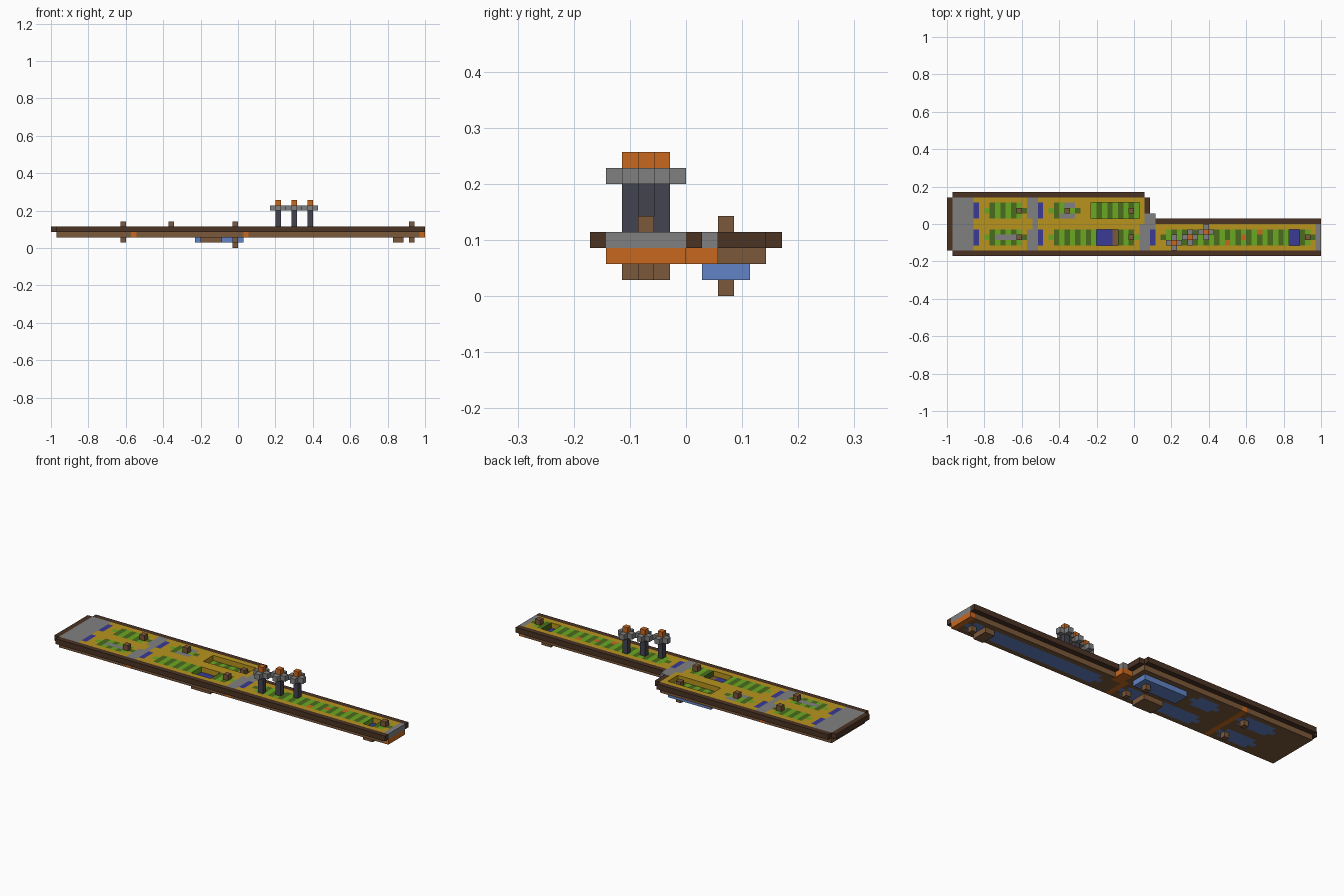
import bpy

if "Cube" in bpy.data.objects:
    bpy.data.objects.remove(bpy.data.objects["Cube"])

LENGTH, DEPTH = 70, 12
UNIT = 2 / LENGTH


def rgb(code):
    # sRGB hex to linear
    parts = [int(code[n:n + 2], 16) / 255 for n in (0, 2, 4)]
    return [((c + 0.055) / 1.055) ** 2.4 for c in parts] + [1]


COLOURS = {
    "orange": "c8681f", "brown": "7b583a", "dark brown": "4b3324",
    "grey": "808080", "slate": "444450", "blue": "6284c6",
    "yellow": "b8941f", "light green": "6aa822", "dark green": "4a6b1c",
    "purple": "3a3a96",
}
NAMES = list(COLOURS)
for name, code in COLOURS.items():
    mat = bpy.data.materials.new(name)
    mat.use_nodes = True
    mat.diffuse_color = rgb(code)
    mat.node_tree.nodes["Principled BSDF"].inputs["Base Color"].default_value = rgb(code)

cells = {}  # grid cell -> (part, colour)


def fill(part, colour, xs, ys, zs):
    """Fill an inclusive block of cells; colour is a name or a rule on the column."""
    spans = [(s, s) if isinstance(s, int) else s for s in (xs, ys, zs)]
    (a, b), (c, d), (e, f) = spans
    for x in range(a, b + 1):
        for y in range(c, d + 1):
            for z in range(e, f + 1):
                cells[x, y, z] = (part, colour(x) if callable(colour) else colour)


def clear(xs, ys, z):
    for x in range(xs[0], xs[1] + 1):
        for y in range(ys[0], ys[1] + 1):
            cells.pop((x, y, z), None)


def stripes(x):
    return "light green" if x % 2 else "dark green"


SOUTH, NORTH = (2, 4), (7, 9)      # the two lanes
BASE, TOP = 2, 3                   # the two deck layers
LAST = LENGTH - 1

# Hull, deck and surrounding rail
fill("hull", "brown", (1, 36), (1, 10), BASE)
fill("hull", "brown", (37, LAST), (1, 5), BASE)
fill("deck", "yellow", (1, 36), (1, 10), TOP)
fill("deck", "yellow", (37, LAST), (1, 5), TOP)
fill("rail", "dark brown", (1, LAST), 0, TOP)
fill("rail", "dark brown", 0, (1, 10), TOP)
fill("rail", "dark brown", (1, 36), 11, TOP)
fill("rail", "dark brown", 37, (8, 10), TOP)
fill("rail", "dark brown", (39, LAST), 6, TOP)

# Grey walkways with orange supports
fill("walkway", "grey", (1, 4), (1, 10), TOP)
fill("walkway", "grey", 16, (1, 10), TOP)
fill("walkway", "grey", 15, (1, 4), TOP)
fill("walkway", "grey", 15, (7, 10), TOP)
fill("walkway", "grey", (36, 37), (1, 5), TOP)
fill("walkway", "grey", (37, 38), (5, 7), TOP)
fill("walkway", "grey", LAST, (1, 5), TOP)
fill("walkway_support", "orange", 15, (1, 10), BASE)
fill("walkway_support", "orange", 36, (1, 5), BASE)
fill("walkway_support", "orange", (37, 38), (5, 7), BASE)
fill("walkway_support", "orange", LAST, (1, 5), BASE)

# Striped lawns, each on a blue bed with tapered ends
LAWNS = [(7, 14, SOUTH), (7, 14, NORTH), (19, 35, SOUTH),
         (19, 24, NORTH), (40, 68, SOUTH)]
for start, end, lane in LAWNS:
    middle = lane[0] + 1
    for part, colour, z in (("lawn", stripes, TOP), ("lawn_bed", "blue", BASE)):
        fill(part, colour, (start, end), middle, z)
        fill(part, colour, (start + 1, end - 1), lane, z)

# Start mats
for x, lanes in ((5, (SOUTH, NORTH)), (17, (SOUTH, NORTH)), (38, (SOUTH,))):
    for lane in lanes:
        fill("start_mat", "purple", x, lane, TOP)

# Sunken lawn
clear((27, 35), NORTH, TOP)
fill("sunken_lawn", stripes, (27, 35), NORTH, BASE)
fill("sunken_bed", "blue", (27, 35), NORTH, 1)

# Ponds with brown undersides
for start, end in ((28, 31), (64, 65)):
    clear((start, end), SOUTH, TOP)
    fill("pond", "purple", (start, end), SOUTH, BASE)
    fill("pond_tray", "brown", (start, end), SOUTH, 1)
fill("pond_step", "brown", 31, SOUTH, BASE)

# Brown posts with pegs below the hull
for x, y in ((13, 3), (13, 8), (34, 3), (67, 3)):
    fill("post", "brown", x, y, 4)
    fill("peg", "brown", x, y, 1)
fill("post", "brown", 22, 8, 4)
fill("sunken_post", "brown", 34, 8, TOP)
fill("sunken_peg", "brown", 34, 8, 0)

# Flush stone tiles
fill("stone_tile", "grey", (9, 12), 3, TOP)
fill("stone_tile", "grey", (22, 23), 9, TOP)
fill("stone_tile", "grey", (21, 23), 7, TOP)

# Three towers on a diagonal, and matching flush markers
for n in range(3):
    x, y = 42 + 3 * n, 2 + n
    fill("tower_shaft", "slate", x, y, (4, 6))
    fill("tower_arms", "grey", (x - 1, x + 1), y, 7)
    fill("tower_arms", "grey", x, (y - 1, y + 1), 7)
    fill("tower_cap", "orange", x, y, 8)
    fill("marker", "orange", x + 10, y, TOP)

# Turn the cells of each part into one mesh of exposed faces
for part in sorted({value[0] for value in cells.values()}):
    index, faces, colours = {}, [], []
    for cell, (owner, colour) in cells.items():
        if owner != part:
            continue
        for axis in range(3):
            for side in (0, 1):
                neighbour = list(cell)
                neighbour[axis] += 2 * side - 1
                if tuple(neighbour) in cells:
                    continue
                ring = []
                for du, dv in ((0, 0), (1, 0), (1, 1), (0, 1)):
                    corner = list(cell)
                    corner[axis] += side
                    corner[(axis + 1) % 3] += du
                    corner[(axis + 2) % 3] += dv
                    ring.append(index.setdefault(tuple(corner), len(index)))
                faces.append(ring if side else ring[::-1])
                colours.append(NAMES.index(colour))
    if not faces:
        continue
    verts = [((x - LENGTH / 2) * UNIT, (y - DEPTH / 2) * UNIT, z * UNIT)
             for x, y, z in index]
    mesh = bpy.data.meshes.new(part)
    mesh.from_pydata(verts, [], faces)
    used = sorted(set(colours))
    for c in used:
        mesh.materials.append(bpy.data.materials[NAMES[c]])
    for poly, c in zip(mesh.polygons, colours):
        poly.material_index = used.index(c)
    bpy.context.collection.objects.link(bpy.data.objects.new(part, mesh))
